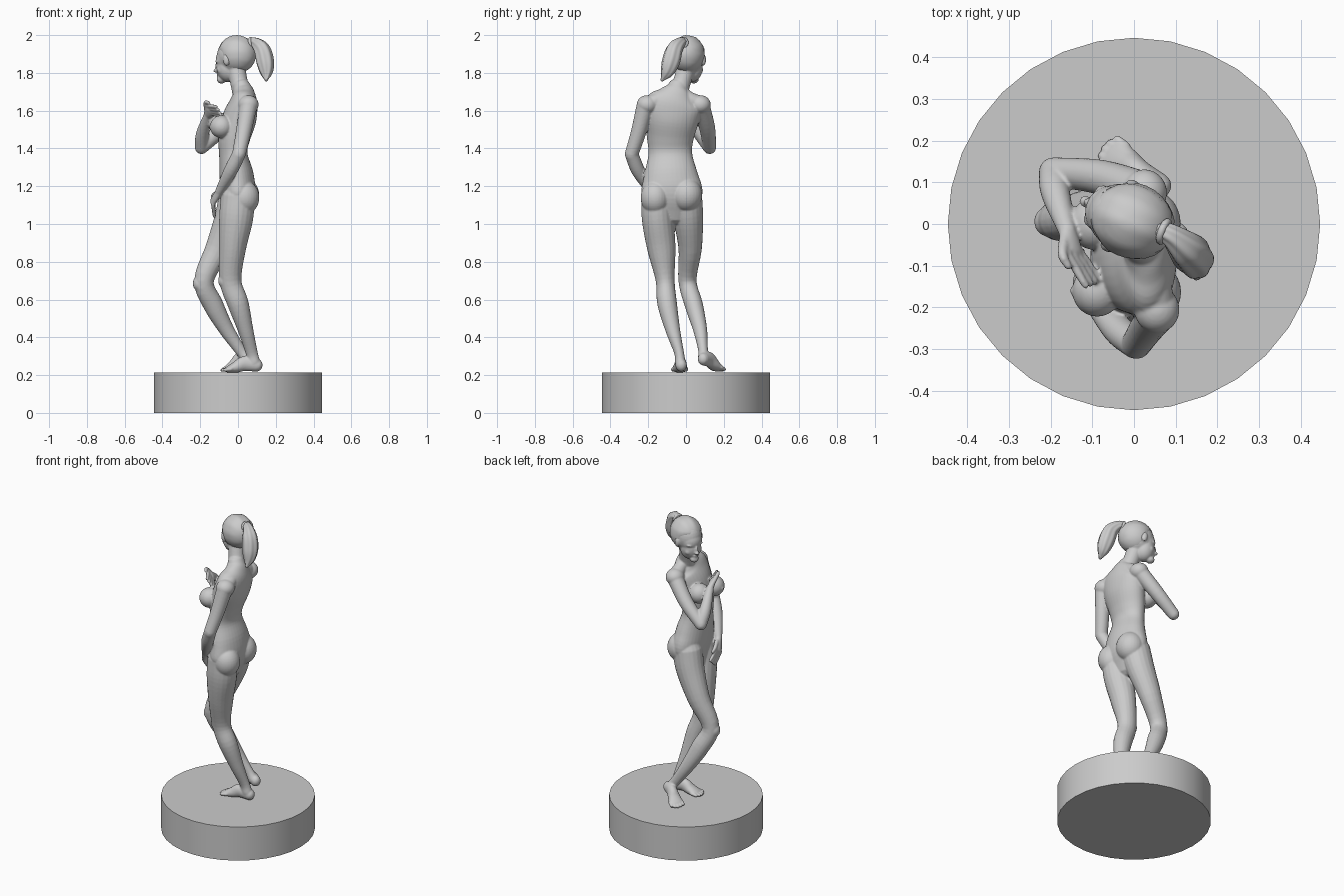
import bpy, bmesh, math
from mathutils import Vector, Matrix

if "Cube" in bpy.data.objects:
    bpy.data.objects.remove(bpy.data.objects["Cube"])

V = Vector


def tube(bm, pts, side=(0, 1, 0), seg=20, sub=5, ridge=0.0):
    """Loft a rounded limb through (x, y, z, radius along side, other radius)."""
    P = [V(p) for p in [tuple(p) if len(p) == 5 else (*p, p[3]) for p in pts]]
    P = [2 * P[0] - P[1]] + P + [2 * P[-1] - P[-2]]
    path = []
    for i in range(1, len(P) - 2):
        a, b, c, d = P[i - 1:i + 3]
        for k in range(sub):
            t = k / sub
            path.append(0.5 * (2 * b + (c - a) * t + (2 * a - 5 * b + 4 * c - d) * t * t
                               + (3 * b - a - 3 * c + d) * t ** 3))
    path.append(P[-2])
    pos = [V(p[:3]) for p in path]
    n = len(path)
    rings = []
    for i in range(n):
        t = (pos[min(i + 1, n - 1)] - pos[max(i - 1, 0)]).normalized()
        u = V(side)
        u = (u - t * u.dot(t)).normalized()
        w = t.cross(u)
        ra, rb = path[i][3], path[i][4]
        ends = [(0, 1)]
        arc = [math.radians(a) for a in (30, 55, 75)]
        if i == 0:
            ends = [(-math.sin(a), math.cos(a)) for a in reversed(arc)] + ends
        if i == n - 1:
            ends += [(math.sin(a), math.cos(a)) for a in arc]
        for off, sc in ends:
            c = pos[i] + t * off * min(ra, rb)
            ring = []
            for k in range(seg):
                a = math.tau * k / seg
                m = sc * (1 + ridge * math.sin(7 * a))
                ring.append(bm.verts.new(c + u * ra * m * math.cos(a) + w * rb * m * math.sin(a)))
            rings.append(ring)
    for r, s in zip(rings, rings[1:]):
        for k in range(seg):
            bm.faces.new((r[k], r[(k + 1) % seg], s[(k + 1) % seg], s[k]))
    bm.faces.new(rings[0][::-1])
    bm.faces.new(rings[-1])


def ball(bm, c, r, frame=Matrix()):
    m = frame @ Matrix.Translation(c) @ Matrix.Diagonal((*r, 1))
    bmesh.ops.create_uvsphere(bm, u_segments=28, v_segments=18, radius=1, matrix=m)


def finish(bm, name, voxel=0, smooth=3):
    bmesh.ops.recalc_face_normals(bm, faces=bm.faces)
    me = bpy.data.meshes.new(name)
    bm.to_mesh(me)
    bm.free()
    ob = bpy.data.objects.new(name, me)
    bpy.context.collection.objects.link(ob)
    me.shade_smooth()
    if voxel:
        mod = ob.modifiers.new("merge", 'REMESH')
        mod.mode = 'VOXEL'
        mod.voxel_size = voxel
        mod.use_smooth_shade = True
        mod = ob.modifiers.new("soften", 'SMOOTH')
        mod.factor, mod.iterations = 0.5, smooth
    return ob


def foot(bm, heel, toe):
    h, t = V(heel), V(toe)
    d = t - h
    side = V((-d.y, d.x, 0)).normalized()
    up = V((0, 0, 1))
    at = lambda f, z=0: h + d * f + up * z
    tube(bm, [(*at(0), .03, .034), (*at(.35, .018), .03, .04),
              (*at(.6, .006), .037, .03), (*at(.82), .043, .018)], side)
    for i in range(-2, 3):
        a, b = at(.75) + side * i * .017, at(1 - .02 * i * i) + side * i * .018
        tube(bm, [(*a, .011), (*b, .010)], side, 10, 3)


def hand(bm, wrist, knuckle, tip, side):
    w, k, t = V(wrist), V(knuckle), V(tip)
    s = V(side).normalized()
    tube(bm, [(*w, .022, .020), (*w.lerp(k, .5), .03, .018), (*k, .034, .015)], s)
    for i in range(4):
        o = s * (i - 1.5)
        a, b = k + o * .017, t + o * .021
        tube(bm, [(*a, .011), (*a.lerp(b, .5), .0105), (*b, .009)], s, 10, 3)
    tube(bm, [(*(w.lerp(k, .3) + s * .02), .013), (*(k + s * .045), .012),
              (*(k.lerp(t, .35) + s * .05), .009)], (1, 0, 0), 10, 3)


# Pedestal
bpy.ops.mesh.primitive_cylinder_add(vertices=32, radius=.446, depth=.215, location=(0, 0, .1075))
bpy.context.object.name = "pedestal"
bpy.ops.object.shade_smooth_by_angle(angle=math.radians(30))

# Head frame: x forward, y sideways, z up
yaw, pitch = math.atan2(.38, -.92), math.radians(5)
head = (Matrix.Translation((-.015, .012, 1.88)) @ Matrix.Rotation(yaw, 4, 'Z')
        @ Matrix.Rotation(pitch, 4, 'Y'))

body = bmesh.new()
# Torso
tube(body, [(-.01, -.08, 1.06, .12, .065), (0, -.075, 1.16, .162, .09),
            (-.008, -.08, 1.26, .143, .09), (-.025, -.083, 1.37, .116, .075),
            (-.02, -.083, 1.46, .125, .085), (.008, -.075, 1.56, .145, .09),
            (.028, -.068, 1.635, .15, .076), (.03, -.055, 1.685, .095, .06),
            (.02, -.045, 1.72, .055, .05)], seg=36)
for y, x, z in ((-.16, -.088, 1.515), (.0, -.095, 1.53)):
    ball(body, (x, y, z), (.06, .062, .06))
    ball(body, (x - .057, y, z - .002), (.009, .01, .01))
ball(body, (.033, -.163, 1.14), (.08, .077, .09))
ball(body, (.03, .002, 1.155), (.082, .084, .09))
# Neck and shoulder slopes
tube(body, [(.03, -.05, 1.66, .055), (.008, -.025, 1.74, .047), (-.01, 0, 1.82, .05)])
for s in ((.055, -.205, 1.632), (.025, .075, 1.632)):
    ball(body, s, (.054, .056, .05))
    tube(body, [(.025, -.045, 1.715, .034), (*V((.04, -.05, 1.7)).lerp(V(s), .5), .038), (*s, .045)],
         (1, 0, 0))
# Legs
tube(body, [(0, -.155, 1.15, .08, .09), (-.01, -.15, 1.03, .084, .09), (-.03, -.13, .87, .075, .072),
            (-.04, -.11, .7, .05, .058), (.0, -.1, .58, .052, .056), (.04, -.07, .44, .039, .041),
            (.072, -.037, .32, .026, .032), (.085, -.03, .265, .028, .033)])
tube(body, [(-.01, 0, 1.15, .085, .09), (-.04, .012, 1.03, .079, .085), (-.105, .022, .87, .062, .068),
            (-.18, .008, .7, .048, .052), (-.13, .042, .57, .048, .053), (-.06, .075, .44, .037, .04),
            (.01, .09, .335, .026, .03), (.045, .093, .29, .03, .03)])
ball(body, (-.075, -.112, .7), (.03, .034, .04))
ball(body, (-.205, .006, .685), (.034, .036, .042))
foot(body, (.1, -.025, .252), (-.085, -.035, .226))
foot(body, (.06, .092, .285), (-.07, .18, .226))
# Lowered arm, resting in front of the hips
tube(body, [(.055, -.215, 1.625, .047), (.03, -.25, 1.49, .041), (.005, -.288, 1.37, .036)], (1, 0, 0))
tube(body, [(.005, -.288, 1.37, .036), (-.04, -.252, 1.28, .036), (-.1, -.185, 1.17, .022)], (1, 0, 0))
hand(body, (-.1, -.185, 1.17), (-.132, -.138, 1.12), (-.125, -.09, 1.06), (0, .77, .64))
# Raised arm, folded across the chest
tube(body, [(.02, .08, 1.625, .047), (-.08, .112, 1.51, .042), (-.193, .125, 1.405, .035)])
tube(body, [(-.193, .125, 1.405, .035), (-.188, .075, 1.475, .035), (-.16, -.015, 1.575, .022)], (1, 0, 0))
hand(body, (-.16, -.015, 1.575), (-.148, -.065, 1.605), (-.1, -.14, 1.595), (-.5, -.2, .8))
# Skull and face
for c, r in (((0, 0, .01), (.098, .082, .098)), ((.04, 0, -.005), (.066, .066, .068)),
             ((.045, 0, -.05), (.062, .061, .075)), ((.087, 0, -.107), (.026, .026, .022)),
             ((.108, 0, -.046), (.01, .01, .03)), ((.113, 0, -.058), (.017, .014, .01)),
             ((.099, 0, -.08), (.013, .02, .006)), ((.097, 0, -.09), (.013, .018, .006))):
    ball(body, c, r, head)
for s in (-1, 1):
    ball(body, (.02, s * .079, -.01), (.018, .013, .03), head)
    ball(body, (.085, s * .03, -.012), (.016, .024, .008), head)
    ball(body, (.07, s * .034, -.058), (.024, .022, .024), head)
finish(body, "figure", .005)

# Hair cap with combed ridges
hair = bmesh.new()
ball(hair, (-.012, 0, .018), (.104, .09, .1), head)
inv = head.inverted()
for v in hair.verts:
    p = inv @ v.co
    a = math.atan2(p.y, p.z + .02)
    p *= 1 + .012 * math.sin(14 * a)
    if p.x > .02 and p.z < .05:
        p.x -= .3 * (p.x - .02)
    v.co = head @ p
finish(hair, "hair")

# Ponytail and its band
tail = bmesh.new()
tube(tail, [(.045, -.01, 1.95, .02), (.085, -.025, 1.962, .026), (.125, -.06, 1.925, .042),
            (.143, -.08, 1.86, .046), (.15, -.1, 1.805, .034), (.15, -.125, 1.765, .01)],
     (.4, .9, 0), 42, 6, .05)
finish(tail, "ponytail")
bpy.ops.mesh.primitive_torus_add(major_radius=.024, minor_radius=.009, major_segments=28, minor_segments=10,
                                 location=(.072, -.018, 1.958),
                                 rotation=V((.9, -.35, .25)).to_track_quat('Z', 'Y').to_euler())
bpy.context.object.name = "hair_band"
bpy.ops.object.shade_smooth()
